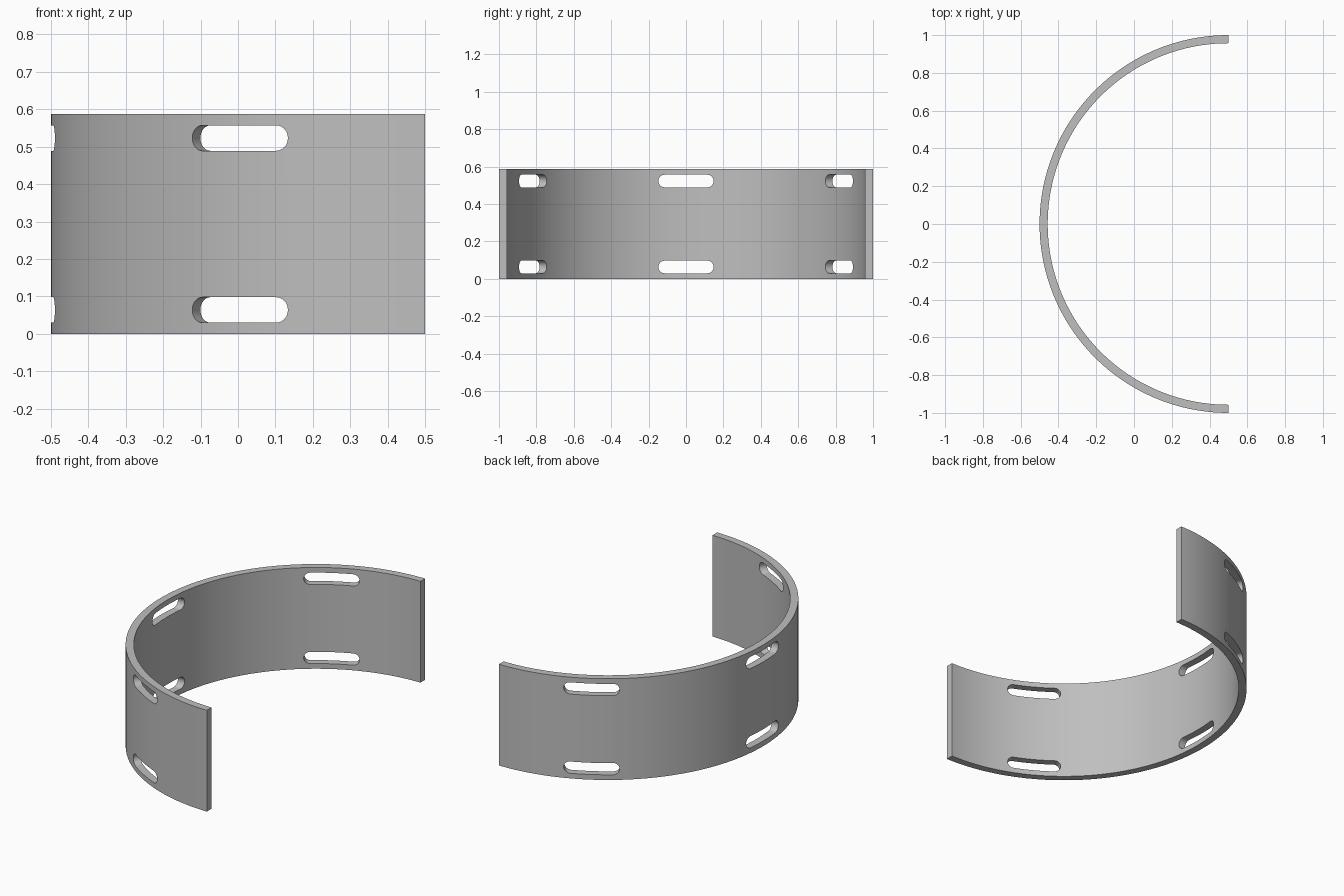
import bpy, bmesh
from math import pi, sin, cos, radians
from mathutils import Matrix, Vector

if "Cube" in bpy.data.objects:
    bpy.data.objects.remove(bpy.data.objects["Cube"], do_unlink=True)

OUTER, INNER, HEIGHT = 1.0, 0.957, 0.587
CENTRE = Vector((0.5, 0, 0))
SLOT_HALF, SLOT_RADIUS, SLOT_INSET = 0.1475, 0.034, 0.064
SEGMENTS = 90

metal = bpy.data.materials.new("plain_grey")
metal.use_nodes = True
grey = (0.52, 0.52, 0.52, 1)
metal.diffuse_color = grey
metal.node_tree.nodes["Principled BSDF"].inputs["Base Color"].default_value = grey


def add_prism(bm, outline, offset):
    """Extrude a closed outline along an offset into a solid."""
    face = bm.faces.new([bm.verts.new(p) for p in outline])
    moved = bmesh.ops.extrude_face_region(bm, geom=[face], use_keep_orig=True)
    verts = [v for v in moved["geom"] if isinstance(v, bmesh.types.BMVert)]
    bmesh.ops.translate(bm, verts=verts, vec=offset)
    bmesh.ops.recalc_face_normals(bm, faces=bm.faces)


def make_object(name, bm):
    mesh = bpy.data.meshes.new(name)
    bm.to_mesh(mesh)
    bm.free()
    mesh.materials.append(metal)
    obj = bpy.data.objects.new(name, mesh)
    bpy.context.collection.objects.link(obj)
    return obj


# Half-ring band
def arc(radius):
    angles = [pi / 2 + pi * i / SEGMENTS for i in range(SEGMENTS + 1)]
    return [CENTRE + Vector((radius * cos(a), radius * sin(a), 0)) for a in angles]


bm = bmesh.new()
add_prism(bm, arc(OUTER) + arc(INNER)[::-1], Vector((0, 0, HEIGHT)))
band = make_object("half_ring_band", bm)

# Rounded slot cutters: three directions, two rows
bm = bmesh.new()
reach = SLOT_HALF - SLOT_RADIUS
for angle in (120, 180, 240):
    turn = Matrix.Rotation(radians(angle), 3, "Z")
    for z in (SLOT_INSET, HEIGHT - SLOT_INSET):
        outline = []
        for side in (1, -1):
            for i in range(17):
                a = -pi / 2 + pi * i / 16
                local = Vector((0.85, side * (reach + SLOT_RADIUS * cos(a)),
                                side * SLOT_RADIUS * sin(a)))
                outline.append(CENTRE + turn @ local + Vector((0, 0, z)))
        add_prism(bm, outline, turn @ Vector((0.25, 0, 0)))
cutter = make_object("slot_cutter", bm)
cutter.hide_render = True

# Cut the slots through the band
cut = band.modifiers.new("slots", "BOOLEAN")
cut.operation = "DIFFERENCE"
cut.solver = "EXACT"
cut.object = cutter
bpy.ops.object.select_all(action="DESELECT")
band.select_set(True)
bpy.context.view_layer.objects.active = band
bpy.ops.object.modifier_apply(modifier=cut.name)
bpy.data.objects.remove(cutter, do_unlink=True)
bpy.ops.object.shade_smooth_by_angle(angle=radians(30))
